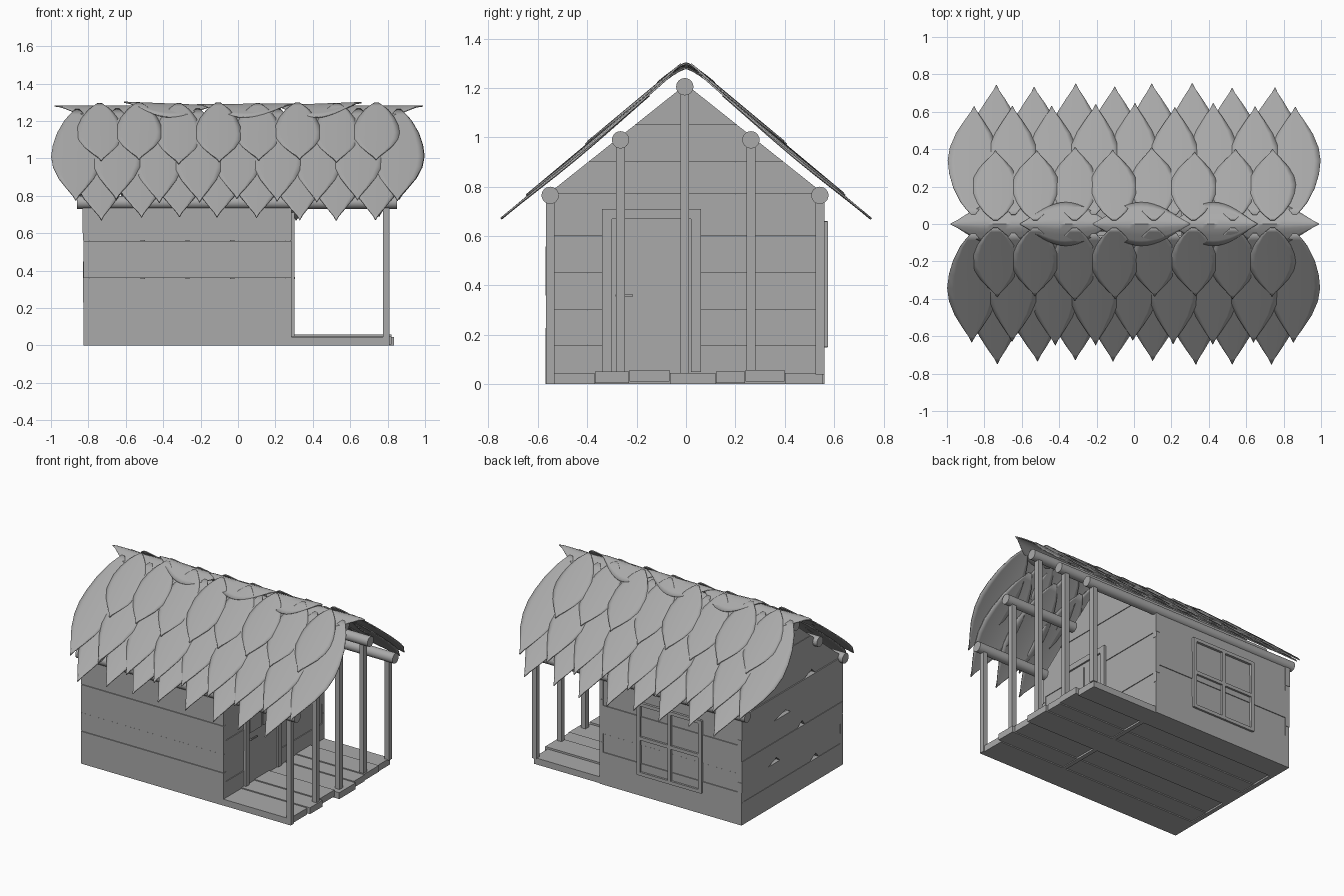
import bpy, bmesh, math, random
from mathutils import Vector

random.seed(4)
cube = bpy.data.objects.get("Cube")
if cube:
    bpy.data.objects.remove(cube)

GREY = (0.4, 0.4, 0.4, 1)
mat = bpy.data.materials.new("plain grey")
mat.use_nodes = True
mat.diffuse_color = GREY
mat.node_tree.nodes["Principled BSDF"].inputs["Base Color"].default_value = GREY


def finish(bm, name, smooth=False):
    bmesh.ops.recalc_face_normals(bm, faces=bm.faces)
    mesh = bpy.data.meshes.new(name)
    bm.to_mesh(mesh)
    bm.free()
    mesh.materials.append(mat)
    obj = bpy.data.objects.new(name, mesh)
    bpy.context.collection.objects.link(obj)
    if smooth:
        bpy.ops.object.select_all(action='DESELECT')
        obj.select_set(True)
        bpy.context.view_layer.objects.active = obj
        bpy.ops.object.shade_smooth_by_angle(angle=math.radians(40))
    return obj


def box(name, x, y, z):
    """Box from (low, high) pairs."""
    bm = bmesh.new()
    bmesh.ops.create_cube(bm, size=1)
    for v in bm.verts:
        v.co = [r[0] if c < 0 else r[1] for r, c in zip((x, y, z), v.co)]
    return finish(bm, name)


def slab(name, outline, x0, x1):
    """Extrude a (y, z) outline along x."""
    bm = bmesh.new()
    face = bm.faces.new([bm.verts.new((x0, y, z)) for y, z in outline])
    ext = bmesh.ops.extrude_face_region(bm, geom=[face])["geom"]
    verts = [g for g in ext if isinstance(g, bmesh.types.BMVert)]
    bmesh.ops.translate(bm, verts=verts, vec=(x1 - x0, 0, 0))
    return finish(bm, name)


def rod(name, x0, x1, y, z, r):
    outline = [(y + r * math.cos(a), z + r * math.sin(a))
               for a in (math.tau * i / 24 for i in range(24))]
    obj = slab(name, outline, x0, x1)
    for p in obj.data.polygons:
        p.use_smooth = len(p.vertices) == 4
    return obj


# Floor boards running the whole length, with uneven ends
edges = [-0.57, -0.37, -0.23, -0.065, 0.12, 0.24, 0.4, 0.555]
for i, (a, b) in enumerate(zip(edges, edges[1:])):
    low = 0.006 * (i % 3)
    box(f"floor_board_{i}", (-0.825, random.choice((0.80, 0.82, 0.835))),
        (a + 0.001, b - 0.001), (low, low + 0.045))

# Long side walls made of horizontal boards
levels = [0, 0.23, 0.36, 0.56, 0.76]
for i, (a, b) in enumerate(zip(levels, levels[1:])):
    d = 0.003 * (i % 2)
    box(f"front_wall_board_{i}", (-0.825 - d, 0.285), (-0.57 + d, -0.54), (a, b - 0.002))
    box(f"back_wall_board_{i}", (-0.825 - d, 0.285), (0.53, 0.56 - d), (a, b - 0.002))


def half_width(z):
    return 0.56 * min(1, (1.215 - z) / 0.445)


# Gable end walls; the outer end has chipped board edges
chips = {1: (-0.25, 0.1), 2: (0.2, 0.13), 3: (-0.1, 0.08), 4: (0.12, 0.2), 5: (-0.2, 0.12)}
levels = [0, 0.16, 0.3, 0.45, 0.6, 0.77, 0.9, 1.05, 1.2]
for i, (a, b) in enumerate(zip(levels, levels[1:])):
    b -= 0.002
    wa, wb = half_width(a), half_width(b)
    top = [(wb, b), (-wb, b)]
    d = random.uniform(0, 0.006)
    slab(f"porch_wall_board_{i}", [(-wa, a), (wa, a)] + top, 0.255, 0.285 - 0.003 * (i % 2))
    chip = []
    if i in chips:
        y, w = chips[i]
        chip = [(y - w / 2, a), (y - w / 5, a + 0.035), (y + w / 2, a)]
    slab(f"end_wall_board_{i}", [(-wa, a)] + chip + [(wa, a)] + top, -0.825 - d, -0.795)

# Round roof beams and the porch posts below them
for i, (y, z) in enumerate([(-0.55, 0.765), (-0.265, 0.99), (-0.005, 1.205),
                            (0.263, 0.99), (0.542, 0.765)]):
    rod(f"roof_beam_{i}", -0.86, 0.85, y, z, 0.035)
    box(f"porch_post_{i}", (0.775, 0.81), (y - 0.018, y + 0.018), (0.0 if i == 0 else 0.04, z))


# Door with frame, two panes and a handle
def wall_bar(name, y, z, depth):
    box(name, (0.28, 0.285 + depth), y, z)


wall_bar("door_leaf", (-0.3, 0.02), (0.05, 0.67), 0.004)
for side, y in (("right", (-0.34, -0.3)), ("left", (0.02, 0.06))):
    wall_bar(f"door_frame_{side}", y, (0.05, 0.71), 0.016)
wall_bar("door_frame_top", (-0.3, 0.02), (0.67, 0.71), 0.016)
wall_bar("door_pane_right", (-0.285, -0.15), (0.405, 0.64), 0.009)
wall_bar("door_pane_left", (-0.14, -0.02), (0.405, 0.64), 0.009)
rod("door_handle_spindle", 0.285, 0.305, -0.28, 0.36, 0.006)
box("door_handle", (0.297, 0.305), (-0.285, -0.215), (0.356, 0.364))

# Four-pane window on the back wall
for i, x in enumerate((-0.51, -0.27, -0.03)):
    box(f"window_upright_{i}", (x - 0.012, x + 0.012), (0.55, 0.575), (0.15, 0.66))
for i, z in enumerate((0.16, 0.41, 0.65)):
    box(f"window_rail_{i}", (-0.51, -0.03), (0.55, 0.574), (z - 0.012, z + 0.012))


# Roof leaves: a pointed outline bent slightly and given thickness
OUTLINE = [(0, 0.08), (0.06, 0.3), (0.12, 0.5), (0.25, 0.78), (0.38, 0.94), (0.5, 1),
           (0.62, 0.92), (0.75, 0.69), (0.87, 0.36), (0.95, 0.12), (1, 0.01)]
PITCH = 0.833


def leaf(name, place, outline):
    """place(t, v, w) maps length t and width v (-1..1) at half width w to a point."""
    bm = bmesh.new()
    rows = [[bm.verts.new(place(t, k / 4, w)) for k in range(-4, 5)] for t, w in outline]
    for r, s in zip(rows, rows[1:]):
        for k in range(8):
            bm.faces.new((r[k], r[k + 1], s[k + 1], s[k]))
    obj = finish(bm, name, True)
    mod = obj.modifiers.new("thickness", 'SOLIDIFY')
    mod.thickness = 0.007
    mod.offset = 0
    return obj


def slope_leaf(name, x, side, base, tip, width, lift):
    skew = random.uniform(-0.015, 0.015)

    def place(t, v, w):
        y = base + (tip - base) * t
        z = 0.668 + PITCH * (0.75 - y) + lift - 0.01 * (v * w) ** 2
        return Vector((x + v * w * width + skew * t * t, side * y, z))
    leaf(name, place, OUTLINE)


# rows: name, count, first x, base, tip, half width, lift
ROWS = [("eave", 8, -0.74, 0.15, 0.745, 0.135, 0.0),
        ("middle", 9, -0.86, 0.05, 0.64, 0.137, 0.009),
        ("upper", 8, -0.74, 0.02, 0.4, 0.125, 0.018)]
for side, label in ((-1, "front"), (1, "back")):
    for row, count, x0, base, tip, width, lift in ROWS:
        for i in range(count):
            x = x0 - 2 * x0 * i / (count - 1)
            slope_leaf(f"{label}_{row}_leaf_{i}", x, side, base,
                       tip + random.uniform(-0.02, 0.008), width, lift + 0.003 * (i % 2))


# Ridge leaves folded over the top, pointed at both ends
def ridge_leaf(name, x0, x1, z0, z1):
    def place(t, v, w):
        y = v * w * 0.115
        return Vector((x0 + (x1 - x0) * t, y, z0 + (z1 - z0) * t - 0.72 * (math.hypot(y, 0.02) - 0.02)))
    shape = [(i / 16, max(0.01, math.sin(math.pi * i / 16) ** 1.15)) for i in range(17)]
    leaf(name, place, shape)


for i, spec in enumerate([(-0.98, -0.46, 1.28, 1.28), (-0.61, -0.12, 1.3, 1.28),
                          (-0.22, 0.3, 1.287, 1.29), (0.19, 0.66, 1.28, 1.298),
                          (0.46, 0.99, 1.28, 1.28)]):
    ridge_leaf(f"ridge_leaf_{i}", *spec)
